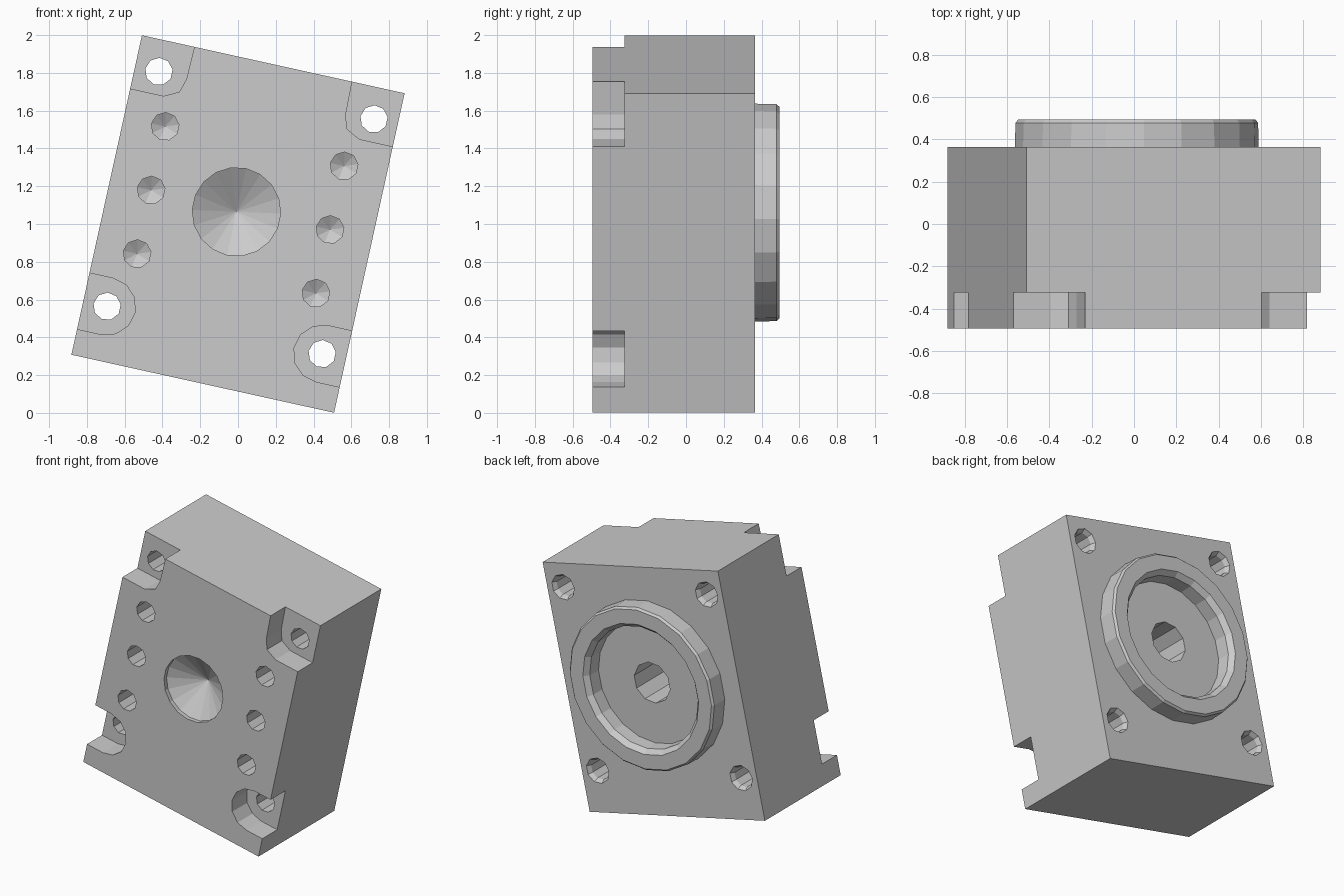
import bpy, bmesh, math
from mathutils import Matrix

if "Cube" in bpy.data.objects:
    bpy.data.objects.remove(bpy.data.objects["Cube"])

TILT = math.radians(12.45)
W, H = 0.712, 0.866                  # half width and half height of the block
FRONT, BACK, TIP = -0.494, 0.365, 0.494
POCKET = -0.325                      # floor of the corner pockets
CV = 0.0615                          # height of the bore axis above block centre
PLACE = Matrix.Translation((0, 0, 1)) @ Matrix.Rotation(TILT, 4, 'Y')


def make(name, bm):
    bmesh.ops.remove_doubles(bm, verts=bm.verts, dist=1e-5)
    bmesh.ops.recalc_face_normals(bm, faces=bm.faces)
    mesh = bpy.data.meshes.new(name)
    bm.to_mesh(mesh)
    bm.free()
    ob = bpy.data.objects.new(name, mesh)
    bpy.context.collection.objects.link(ob)
    ob.matrix_world = PLACE
    return ob


def prism(name, outline, y0, y1):
    """Extrude an outline (u, v) along y."""
    bm = bmesh.new()
    face = bm.faces.new([bm.verts.new((u, y0, v)) for u, v in outline])
    ext = bmesh.ops.extrude_face_region(bm, geom=[face])['geom']
    bmesh.ops.translate(bm, vec=(0, y1 - y0, 0),
                        verts=[g for g in ext if isinstance(g, bmesh.types.BMVert)])
    return make(name, bm)


def lathe(name, u, v, profile, sides, closed=False):
    """Spin a profile (radius, y) about a y-parallel axis through (u, v)."""
    bm = bmesh.new()
    rings = []
    for i in range(sides):
        a = 2 * math.pi * (i + 0.5) / sides
        rings.append([bm.verts.new((u + r * math.cos(a), y, v + r * math.sin(a)))
                      for r, y in profile])
    n = len(profile)
    for i in range(sides):
        p, q = rings[i], rings[(i + 1) % sides]
        for j in range(n if closed else n - 1):
            k = (j + 1) % n
            quad = [p[j], p[k], q[k], q[j]]
            if profile[j][0] == 0:
                quad = [p[j], p[k], q[k]]
            elif profile[k][0] == 0:
                quad = [p[j], p[k], q[j]]
            bm.faces.new(quad)
    return make(name, bm)


def combine(target, other, operation):
    mod = target.modifiers.new("bool", 'BOOLEAN')
    mod.operation = operation
    mod.solver = 'EXACT'
    mod.object = other
    bpy.context.view_layer.update()
    dg = bpy.context.evaluated_depsgraph_get()
    mesh = bpy.data.meshes.new_from_object(target.evaluated_get(dg))
    target.modifiers.clear()
    target.data = mesh
    bpy.data.objects.remove(other)


# main block
block = prism("mounting_block", [(-W, -H), (W, -H), (W, H), (-W, H)], FRONT, BACK)

# raised locating ring on the back
ring = lathe("locating_ring", 0, CV,
             [(0.575, BACK - 0.03), (0.578, BACK), (0.575, TIP - 0.015), (0.562, TIP),
              (0.46, TIP), (0.43, TIP - 0.035), (0.425, BACK - 0.03)], 20, closed=True)
combine(block, ring, 'UNION')

cutters = []
OUT = W + 0.1
for s in (-1, 1):
    # upper corner pockets, open to the side and the top
    upper = [(OUT, 0.577), (0.53, 0.577), (0.454, 0.616), (0.432, 0.69),
             (0.425, H + 0.1), (OUT, H + 0.1)]
    # lower corner pockets, round-ended slots open to the side
    cu, cv, r = 0.583, -0.575, 0.152
    arc = [math.pi * (0.5 + i / 6) for i in range(7)]
    lower = [(OUT, cv - r), (OUT, cv + r)]
    lower += [(cu + r * math.cos(a), cv + r * math.sin(a)) for a in arc]
    for outline in (upper, lower):
        cutters.append(prism("pocket_cutter", [(s * u, v) for u, v in outline],
                             FRONT - 0.1, POCKET))
    # through bolt holes with a flared back mouth
    for v in (0.698, -0.575):
        cutters.append(lathe("bolt_hole_cutter", s * 0.583, v,
                             [(0, FRONT - 0.1), (0.073, FRONT - 0.1), (0.073, BACK - 0.03),
                              (0.09, BACK), (0.09, BACK + 0.05), (0, BACK + 0.05)], 9))
    # blind drilled holes in the front
    for v in (0.421, 0.076, -0.269):
        cutters.append(lathe("blind_hole_cutter", s * 0.485 - 0.003, v,
                             [(0, FRONT - 0.1), (0.074, FRONT - 0.1),
                              (0.074, FRONT + 0.18), (0, FRONT + 0.22)], 9))

# conical recess in the front and central bore in the back
cutters.append(lathe("cone_cutter", -0.022, CV,
                     [(0, FRONT - 0.1), (0.234, FRONT - 0.1),
                      (0.234, FRONT + 0.03), (0, FRONT + 0.17)], 18))
cutters.append(lathe("bore_cutter", 0, CV,
                     [(0, BACK + 0.05), (0.143, BACK + 0.05),
                      (0.143, BACK - 0.4), (0, BACK - 0.4)], 10))

for c in cutters:
    combine(block, c, 'DIFFERENCE')
